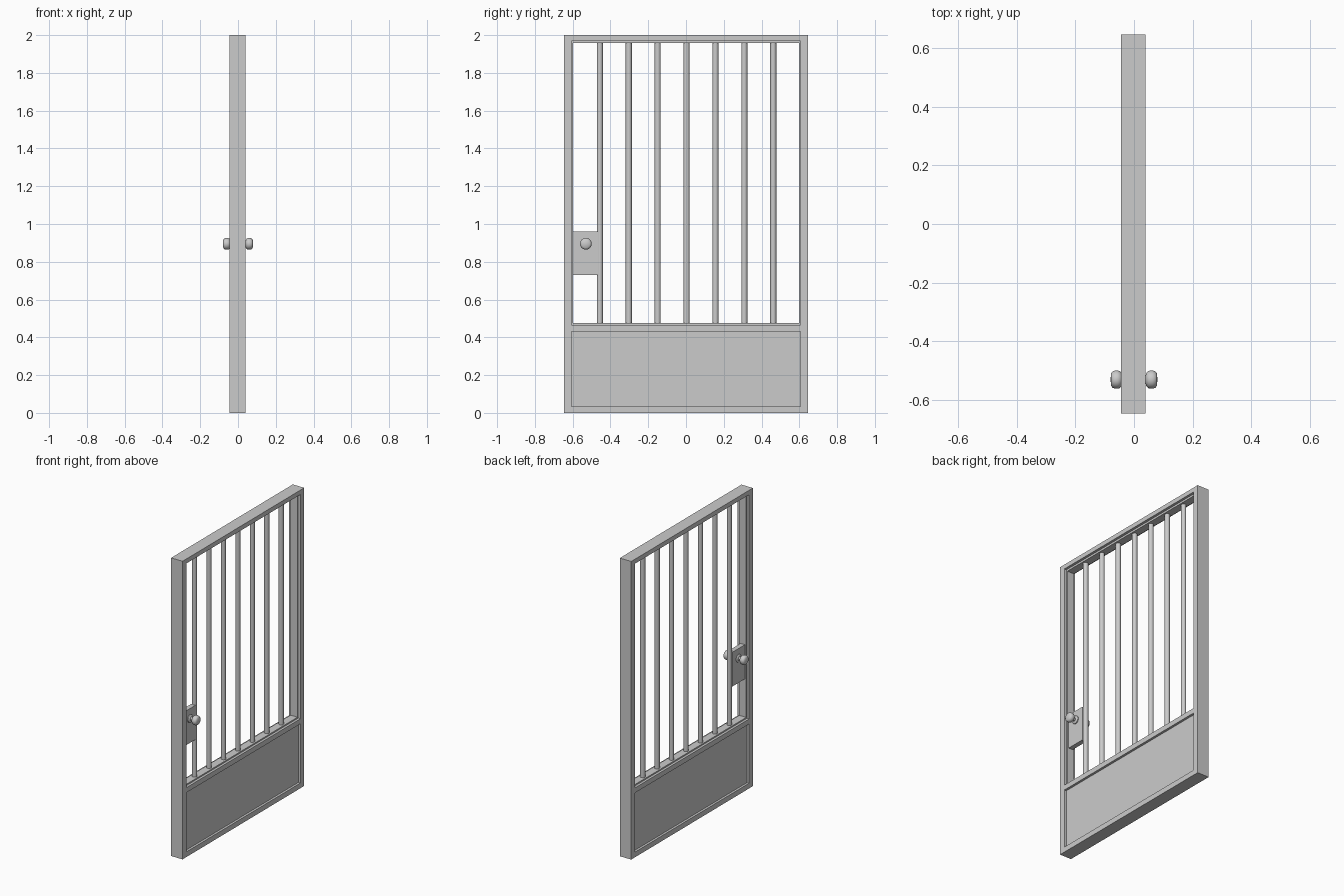
import bpy, bmesh, math

if "Cube" in bpy.data.objects:
    bpy.data.objects.remove(bpy.data.objects["Cube"])

CX = -0.0025  # centre of the gate's thickness


def box(name, x, y, z):
    bm = bmesh.new()
    bmesh.ops.create_cube(bm, size=1)
    for v in bm.verts:
        for i, (a, b) in enumerate((x, y, z)):
            v.co[i] = b if v.co[i] > 0 else a
    me = bpy.data.meshes.new(name)
    bm.to_mesh(me)
    bm.free()
    ob = bpy.data.objects.new(name, me)
    bpy.context.collection.objects.link(ob)
    return ob


def ring(name, half_x, outer, inner):
    """Rectangular frame; outer and inner are (half width, bottom, top)."""
    bm = bmesh.new()
    loops = []
    for x in (CX - half_x, CX + half_x):
        for w, b, t in (outer, inner):
            loops.append([bm.verts.new((x, y, z))
                          for y, z in ((-w, b), (w, b), (w, t), (-w, t))])
    for p, q in ((0, 1), (1, 3), (3, 2), (2, 0)):
        for i in range(4):
            j = (i + 1) % 4
            bm.faces.new((loops[p][i], loops[p][j], loops[q][j], loops[q][i]))
    bmesh.ops.recalc_face_normals(bm, faces=bm.faces)
    me = bpy.data.meshes.new(name)
    bm.to_mesh(me)
    bm.free()
    ob = bpy.data.objects.new(name, me)
    bpy.context.collection.objects.link(ob)


def smooth(ob):
    bpy.ops.object.select_all(action='DESELECT')
    ob.select_set(True)
    bpy.context.view_layer.objects.active = ob
    bpy.ops.object.shade_smooth_by_angle(angle=math.radians(40))


# Outer frame, inner lip around the barred opening, middle rail
ring("outer_frame", 0.0425, (0.645, 0, 2.0), (0.605, 0.035, 1.97))
ring("inner_lip", 0.026, (0.605, 0.465, 1.97), (0.597, 0.475, 1.957))
box("middle_rail", (CX - 0.0425, CX + 0.0425), (-0.605, 0.605), (0.432, 0.466))

# Recessed kick panel
box("kick_panel", (CX - 0.027, CX + 0.027), (-0.605, 0.605), (0.035, 0.432))

# Vertical bars
for i in range(7):
    bpy.ops.mesh.primitive_cylinder_add(
        vertices=16, radius=0.016, depth=1.50,
        location=(CX, 0.003 + (i - 3) * 0.153, 1.215))
    bar = bpy.context.object
    bar.name = f"bar_{i + 1}"
    smooth(bar)

# Lock box between the frame and the first bar
box("lock_box", (CX - 0.016, CX + 0.016), (-0.6, -0.467), (0.73, 0.96))

# Turned door knobs, one per side: (radius, distance from centre)
profile = [(0.026, 0.012), (0.026, 0.019), (0.022, 0.023), (0.012, 0.025),
           (0.012, 0.039), (0.022, 0.042), (0.029, 0.048), (0.031, 0.056),
           (0.031, 0.064), (0.028, 0.073), (0.021, 0.078), (0.0, 0.080)]
for side, name in ((1, "right_knob"), (-1, "left_knob")):
    bm = bmesh.new()
    vs = [bm.verts.new((side * d, r, 0)) for r, d in profile]
    es = [bm.edges.new(p) for p in zip(vs, vs[1:])]
    bmesh.ops.spin(bm, geom=vs + es, cent=(0, 0, 0), axis=(1, 0, 0),
                   angle=2 * math.pi, steps=24, use_duplicate=False)
    bmesh.ops.remove_doubles(bm, verts=bm.verts, dist=0.0001)
    bmesh.ops.recalc_face_normals(bm, faces=bm.faces)
    me = bpy.data.meshes.new(name)
    bm.to_mesh(me)
    bm.free()
    knob = bpy.data.objects.new(name, me)
    bpy.context.collection.objects.link(knob)
    knob.location = (0, -0.53, 0.895)
    smooth(knob)
